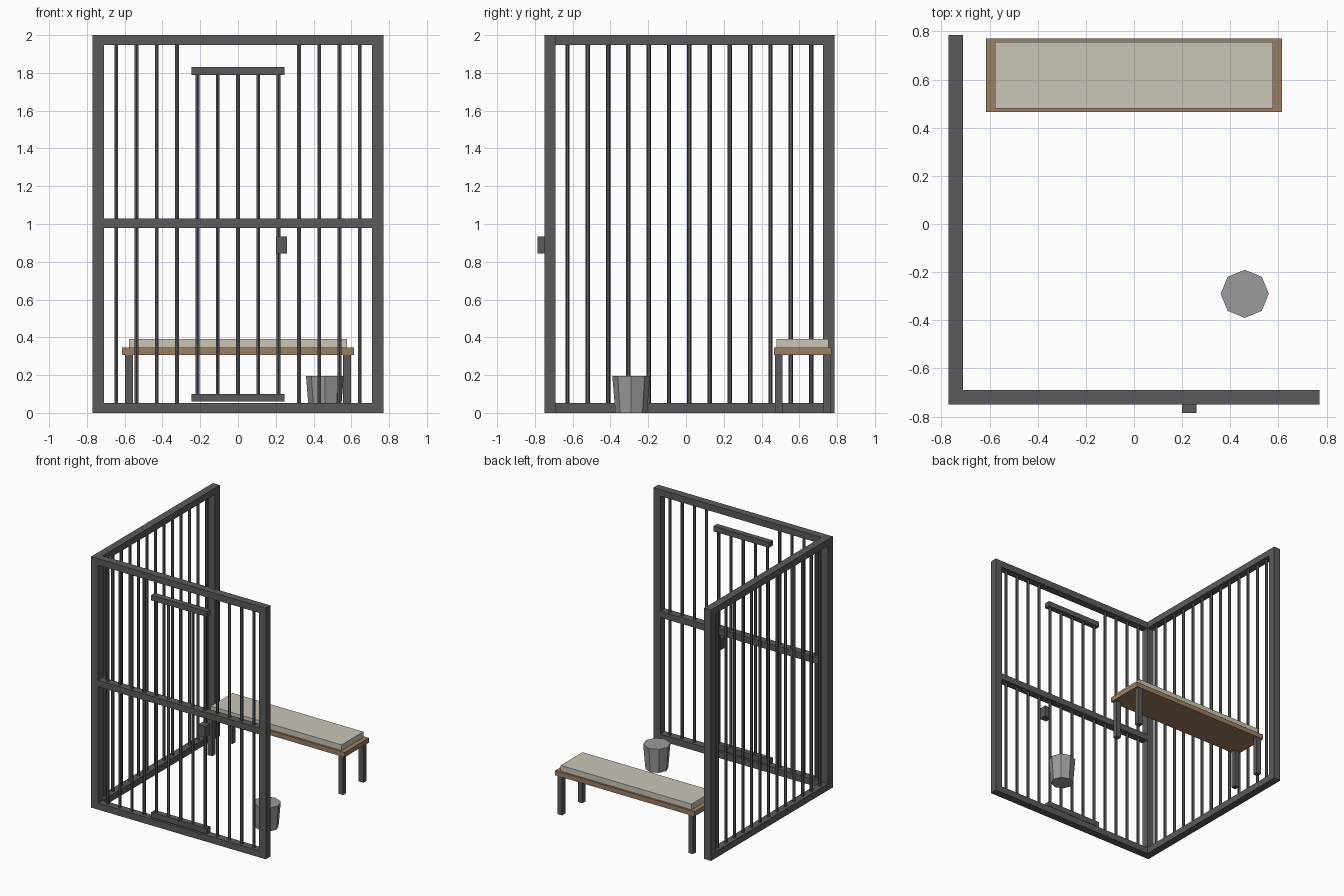
import bpy
import math

cube = bpy.data.objects.get("Cube")
if cube:
    bpy.data.objects.remove(cube, do_unlink=True)


def material(name, rgb):
    mat = bpy.data.materials.new(name)
    mat.use_nodes = True
    mat.diffuse_color = (*rgb, 1)
    mat.node_tree.nodes["Principled BSDF"].inputs["Base Color"].default_value = (*rgb, 1)
    return mat


iron = material("dark iron", (0.105, 0.105, 0.11))
wood = material("brown wood", (0.34, 0.21, 0.12))
linen = material("pale linen", (0.60, 0.56, 0.47))
tin = material("grey tin", (0.32, 0.325, 0.335))


def box(name, mat, x, y, z):
    """Box given by its (low, high) extents on each axis."""
    spans = (x, y, z)
    bpy.ops.mesh.primitive_cube_add(size=1, location=[sum(s) / 2 for s in spans])
    ob = bpy.context.object
    ob.name = name
    ob.scale = [s[1] - s[0] for s in spans]
    bpy.ops.object.transform_apply(location=False, rotation=False, scale=True)
    ob.data.materials.append(mat)
    return ob


def bar(name, x, y, low, high):
    bpy.ops.mesh.primitive_cylinder_add(vertices=6, radius=0.0115, depth=high - low,
                                        location=(x, y, (low + high) / 2))
    ob = bpy.context.object
    ob.name = name
    ob.data.materials.append(iron)


HALF = 0.77             # half width of the front wall
FRONT, BACK = -0.75, 0.785
BEAM = 0.06
TOP, RAIL = 2.0, 0.052
STEP, COUNT = 0.1075, 13
wall_y = (FRONT, FRONT + BEAM)
wall_x = (-HALF, -HALF + BEAM)
mid_y, mid_x = sum(wall_y) / 2, sum(wall_x) / 2

# Posts
box("corner_post", iron, wall_x, wall_y, (0, TOP))
box("front_left_post", iron, (HALF - BEAM, HALF), wall_y, (0, TOP))
box("back_post", iron, wall_x, (BACK - BEAM, BACK), (0, TOP))

# Rails
inner_x = (-HALF + BEAM, HALF - BEAM)
inner_y = (FRONT + BEAM, BACK - BEAM)
for label, z in (("bottom", (0, RAIL)), ("top", (TOP - RAIL, TOP))):
    box("front_" + label + "_rail", iron, inner_x, wall_y, z)
    box("side_" + label + "_rail", iron, wall_x, inner_y, z)
box("front_middle_rail", iron, inner_x, wall_y, (0.98, 1.03))

# Bars: the five middle front ones belong to the door and are shorter
for i in range(COUNT):
    offset = (i - COUNT // 2) * STEP
    door = abs(i - COUNT // 2) <= 2
    low, high = (0.08, 1.81) if door else (RAIL / 2, TOP - RAIL / 2)
    bar("door_bar" if door else "front_bar", offset, mid_y, low, high)
    bar("side_bar", mid_x, (FRONT + BACK) / 2 + offset, RAIL / 2, TOP - RAIL / 2)

# Door plates and lock
for label, z in (("bottom", 0.08), ("top", 1.81)):
    box("door_" + label + "_plate", iron, (-0.245, 0.245),
        (mid_y - 0.023, mid_y + 0.023), (z - 0.021, z + 0.021))
box("door_lock", iron, (0.2, 0.26), (-0.785, -0.725), (0.845, 0.935))

# Bunk
box("bunk_board", wood, (-0.615, 0.615), (0.465, 0.77), (0.307, 0.345))
box("mattress", linen, (-0.577, 0.577), (0.48, 0.755), (0.345, 0.39))
for x in (-0.577, 0.577):
    for y in (0.49, 0.745):
        box("bunk_leg", iron, (x - 0.02, x + 0.02), (y - 0.02, y + 0.02), (0, 0.307))

# Bucket: tapered octagon
bpy.ops.mesh.primitive_cone_add(vertices=8, radius1=0.084, radius2=0.1, depth=0.195,
                                location=(0.46, -0.29, 0.0975))
bucket = bpy.context.object
bucket.name = "bucket"
bucket.data.materials.append(tin)
